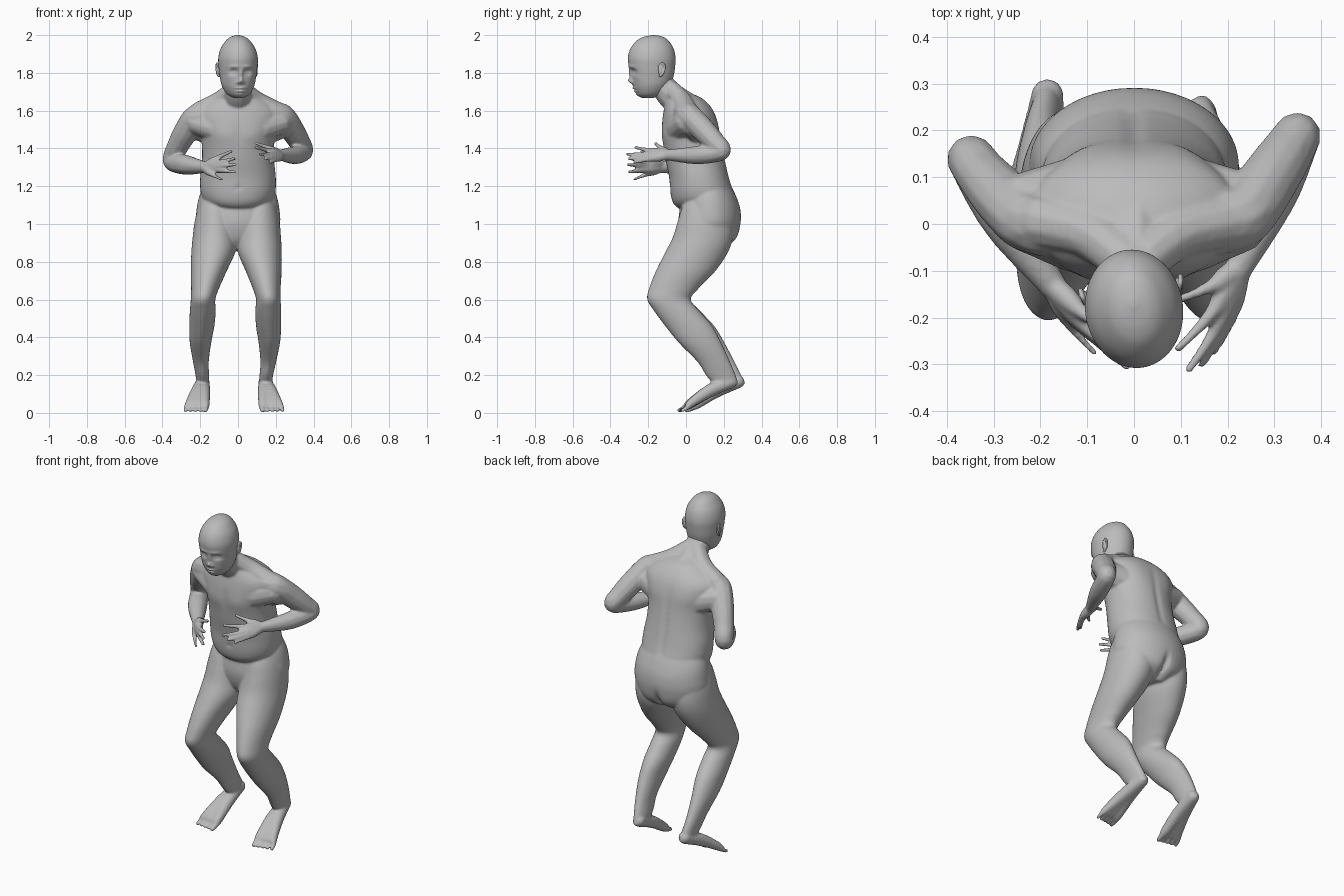
import bpy
import bmesh
import math
from mathutils import Matrix, Vector

if "Cube" in bpy.data.objects:
    bpy.data.objects.remove(bpy.data.objects["Cube"], do_unlink=True)

GREY = (0.5, 0.5, 0.5, 1)
skin = bpy.data.materials.new("plain_grey")
skin.use_nodes = True
skin.diffuse_color = GREY
skin.node_tree.nodes["Principled BSDF"].inputs["Base Color"].default_value = GREY


def spline(keys, steps):
    """Smoothly interpolate a list of equal-length tuples."""
    out = []
    for i in range(len(keys) - 1):
        p0, p1 = keys[max(i - 1, 0)], keys[i]
        p2, p3 = keys[i + 1], keys[min(i + 2, len(keys) - 1)]
        for s in range(steps):
            t = s / steps
            out.append([b + t * (c - a) / 2 + t * t * (a - 2.5 * b + 2 * c - d / 2)
                        + t ** 3 * (1.5 * (b - c) + (d - a) / 2)
                        for a, b, c, d in zip(p0, p1, p2, p3)])
    out.append(list(keys[-1]))
    return out


def loft(bm, rings, bumps=(), segs=48, steps=8, power=1.0):
    """Skin level rings (z, x0, x1, y0, y1); bumps push the front or back in or out."""
    rows = []
    for z, x0, x1, y0, y1 in spline(rings, steps):
        row = []
        for k in range(segs):
            a = math.tau * k / segs
            c, s = math.cos(a), math.sin(a)
            x = (x0 + x1) / 2 + (x1 - x0) / 2 * math.copysign(abs(c) ** power, c)
            y = (y0 + y1) / 2 + (y1 - y0) / 2 * math.copysign(abs(s) ** power, s)
            for side, bx, bz, sx, sz, depth in bumps:
                fall = math.exp(-((abs(x) - bx) / sx) ** 2 - ((z - bz) / sz) ** 2)
                y += side * depth * fall * min(1, max(0, side * s * 2))
            row.append(bm.verts.new((x, y, z)))
        rows.append(row)
    for lo, hi in zip(rows, rows[1:]):
        for k in range(segs):
            n = (k + 1) % segs
            bm.faces.new((lo[k], lo[n], hi[n], hi[k]))
    bm.faces.new(rows[0][::-1])
    bm.faces.new(rows[-1])


def both(rings):
    """Turn (z, half width, y0, y1) into symmetric rings."""
    return [(z, -w, w, y0, y1) for z, w, y0, y1 in rings]


def sweep(bm, path, steps=7):
    """Run a ball of changing radius along a path of (x, y, z, r)."""
    for x, y, z, r in spline(path, steps):
        bmesh.ops.create_icosphere(bm, subdivisions=2, radius=r,
                                   matrix=Matrix.Translation((x, y, z)))


def finish(bm, name, voxel=None, smooth=4):
    mesh = bpy.data.meshes.new(name)
    bmesh.ops.recalc_face_normals(bm, faces=bm.faces)
    bm.to_mesh(mesh)
    bm.free()
    mesh.materials.append(skin)
    for p in mesh.polygons:
        p.use_smooth = True
    ob = bpy.data.objects.new(name, mesh)
    bpy.context.collection.objects.link(ob)
    if voxel:
        fuse = ob.modifiers.new("fuse", "REMESH")
        fuse.mode = "VOXEL"
        fuse.voxel_size = voxel
        fuse.use_smooth_shade = True
        soften = ob.modifiers.new("soften", "SMOOTH")
        soften.factor = 0.5
        soften.iterations = smooth


FRONT, BACK = -1, 1
body = bmesh.new()

# Pelvis, with the cleft at the back
loft(body, both([(0.87, .09, .02, .2), (0.92, .185, -.02, .268), (1.0, .222, -.04, .29),
                 (1.08, .219, -.033, .287), (1.15, .204, -.02, .264), (1.22, .17, 0, .23)]),
     [(BACK, 0, .91, .018, .06, -.035)])

# Trunk, with a rounded belly hanging over the pelvis
loft(body, both([(1.075, .08, -.015, .18), (1.09, .135, -.05, .22), (1.12, .178, -.072, .247),
                 (1.17, .198, -.083, .25), (1.25, .2, -.09, .228), (1.35, .19, -.11, .205),
                 (1.45, .195, -.124, .185), (1.53, .22, -.127, .17), (1.59, .222, -.12, .15),
                 (1.635, .18, -.11, .12), (1.67, .12, -.1, .078), (1.69, .07, -.09, .028)]),
     [(FRONT, .09, 1.47, .07, .05, .008), (FRONT, 0, 1.47, .015, .08, -.003),
      (FRONT, 0, 1.19, .012, .012, -.006), (BACK, 0, 1.35, .018, .2, -.008),
      (BACK, .1, 1.52, .05, .07, .005)], power=.93)

# Neck
sweep(body, [(0, .015, 1.612, .08), (0, -.07, 1.67, .076), (0, -.125, 1.735, .068)])

# Shoulder slope, chest and upper back muscles reaching out to the arms
for side in (-1, 1):
    sweep(body, [(side * .03, -.07, 1.705, .05), (side * .1, -.02, 1.648, .055),
                 (side * .2, .005, 1.592, .06)])
    sweep(body, [(side * .12, -.03, 1.51, .078), (side * .22, .005, 1.54, .07)])
    sweep(body, [(side * .13, .065, 1.49, .08), (side * .235, .045, 1.52, .068)])

# Legs: (z, inner, outer, front, back)
LEG = [(1.16, .07, .18, .02, .2), (1.09, .03, .21, -.02, .225), (1.01, .012, .23, -.045, .245),
       (.93, .006, .24, -.07, .248), (.85, .015, .247, -.11, .222),
       (.75, .06, .25, -.16, .155), (.66, .1, .248, -.195, .068), (.6, .12, .25, -.205, .025),
       (.54, .118, .255, -.165, .075), (.46, .125, .258, -.1, .15), (.37, .142, .255, -.02, .205),
       (.27, .155, .238, .085, .258), (.2, .153, .225, .135, .293), (.15, .153, .218, .18, .312)]


def stance(side, x, y, z):
    """Place a leg point; the left foot is further in and forward."""
    if side > 0:
        x -= .01 + .036 * (1 - z)
        y -= .045 * max(0, 1 - z / .6)
    return side * x, y


for side in (-1, 1):
    rings = []
    for z, inner, outer, y0, y1 in LEG:
        xa, ya = stance(side, inner, y0, z)
        xb, yb = stance(side, outer, y1, z)
        rings.append((z, min(xa, xb), max(xa, xb), ya, yb))
    loft(body, rings)
    # Foot: five rays from heel to toe tip
    for toe in range(5):
        spread = toe - 1.8
        big = .004 if toe == 0 else 0
        ray = [(.185, .275, .165, .036), (.196 + .008 * spread, .165, .118, .036),
               (.212 + .02 * spread, .065, .052, .024 + big),
               (.218 + .026 * spread, .03 + .003 * toe, .026, .0125 + big),
               (.22 + .027 * spread, .002 + .004 * toe, .0135, .0108 + big / 2)]
        sweep(body, [(*stance(side, x, y, .1), z, r) for x, y, z, r in ray], 6)

# Arms from shoulder over elbow to wrist
ARMS = [
    [(-.16, 0, 1.575, .075), (-.225, .005, 1.565, .067), (-.275, .05, 1.49, .066),
     (-.32, .1, 1.41, .058), (-.347, .135, 1.335, .052), (-.275, .01, 1.313, .054),
     (-.175, -.13, 1.3, .031)],
    [(.16, 0, 1.58, .075), (.235, .02, 1.57, .067), (.285, .09, 1.5, .065),
     (.325, .15, 1.435, .058), (.349, .185, 1.385, .05), (.3, .06, 1.365, .05),
     (.225, -.095, 1.365, .03)],
]
# Finger tips, thumb first
TIPS = [
    [(-.035, -.235, 1.385), (-.02, -.29, 1.345), (-.015, -.305, 1.313),
     (-.02, -.3, 1.275), (-.085, -.275, 1.235)],
    [(.1, -.16, 1.425), (.095, -.265, 1.405), (.118, -.31, 1.37),
     (.145, -.3, 1.345), (.172, -.275, 1.325)],
]
for arm, tips in zip(ARMS, TIPS):
    sweep(body, arm, 9)
    wrist = Vector(arm[-1][:3])
    outward = Vector((math.copysign(.014, wrist.x), 0, 0))
    for i, tip in enumerate(tips):
        tip = Vector(tip)
        thin = .002 if i == 4 else 0
        palm = wrist.lerp(tip, .3) + outward * .5
        knuckle = wrist.lerp(tip, .52) + outward
        joint = wrist.lerp(tip, .78) + outward * .7
        sweep(body, [(*wrist, .026), (*palm, .025), (*knuckle, .0175 - thin),
                     (*joint, .012 - thin), (*tip, .0098 - thin)], 6)

finish(body, "body", voxel=.0062, smooth=8)

# Head with brow, eyes, nose, lips and chin pushed out of the loft
turn = (Matrix.Translation((0, -.18, 0)) @ Matrix.Rotation(math.radians(8), 4, "Z")
        @ Matrix.Translation((0, .18, 0)))
head = bmesh.new()
loft(head, both([(1.668, .027, -.235, -.17), (1.688, .06, -.26, -.12), (1.73, .085, -.28, -.085),
                 (1.78, .096, -.289, -.066), (1.83, .102, -.302, -.058), (1.88, .104, -.308, -.055),
                 (1.93, .091, -.294, -.066), (1.97, .064, -.262, -.092), (1.99, .039, -.226, -.12),
                 (2.0, .008, -.18, -.16)]),
     [(FRONT, .037, 1.805, .018, .014, -.018), (FRONT, .037, 1.803, .012, .008, .009),
      (FRONT, .035, 1.833, .028, .009, .005), (FRONT, 0, 1.79, .01, .028, .01),
      (FRONT, 0, 1.758, .013, .014, .02), (FRONT, .015, 1.75, .007, .007, .01),
      (FRONT, 0, 1.718, .024, .007, .008), (FRONT, 0, 1.711, .026, .003, -.006),
      (FRONT, 0, 1.703, .02, .006, .007), (FRONT, 0, 1.682, .022, .012, .006),
      (FRONT, .06, 1.775, .02, .02, .004)], segs=96, steps=10)
head.transform(turn)
finish(head, "head")

# Ears: a flat shell with a raised rim
for side, name in ((-1, "right_ear"), (1, "left_ear")):
    ear = bmesh.new()
    shell = Matrix.Translation((side * .1, -.145, 1.815)) @ Matrix.Diagonal((.01, .016, .032, 1))
    bmesh.ops.create_uvsphere(ear, u_segments=20, v_segments=12, radius=1, matrix=shell)
    sweep(ear, [(side * .1, -.158, 1.835, .005), (side * .106, -.14, 1.85, .006),
                (side * .108, -.126, 1.83, .006), (side * .105, -.138, 1.795, .006),
                (side * .098, -.152, 1.782, .006)], 8)
    ear.transform(turn)
    finish(ear, name, voxel=.003, smooth=2)
